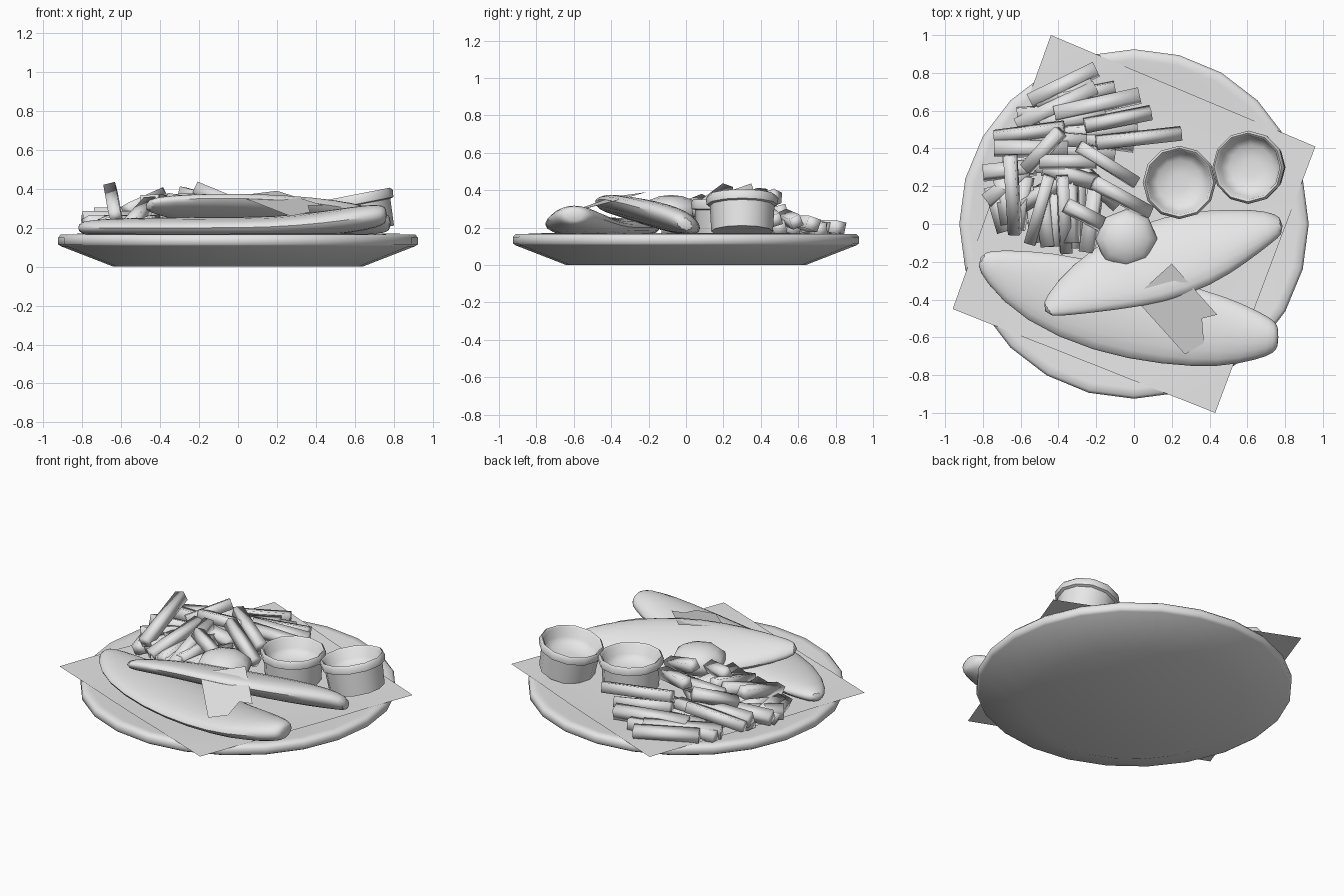
import bpy, bmesh, math, random
from mathutils import Vector, Matrix

random.seed(4)
grey = bpy.data.materials.new("plain_grey")
grey.diffuse_color = (0.8, 0.8, 0.8, 1)


def finish(name, bm, smooth=None, recalc=True):
    if recalc:
        bmesh.ops.recalc_face_normals(bm, faces=bm.faces[:])
    me = bpy.data.meshes.new(name)
    bm.to_mesh(me)
    bm.free()
    me.materials.append(grey)
    if smooth:
        me.shade_smooth()
        me.set_sharp_from_angle(angle=math.radians(smooth))
    ob = bpy.data.objects.new(name, me)
    bpy.context.collection.objects.link(ob)
    return ob


def skin(bm, rings):
    """Join rings of points into a closed capped tube."""
    vs = [[bm.verts.new(p) for p in r] for r in rings]
    n = len(vs[0])
    for a, b in zip(vs, vs[1:]):
        for i in range(n):
            j = (i + 1) % n
            bm.faces.new((a[i], a[j], b[j], b[i]))
    bm.faces.new(vs[0])
    bm.faces.new(vs[-1])


def lathe(name, profile, sides, smooth, matrix=Matrix()):
    bm = bmesh.new()
    skin(bm, [[(r * math.cos(math.tau * i / sides), r * math.sin(math.tau * i / sides), z)
               for i in range(sides)] for r, z in profile])
    bm.transform(matrix)
    return finish(name, bm, smooth)


def fillet(name, stations, lean=0.0):
    """Tapered, curved body: x, y, z, half width, half height at each station."""
    bm = bmesh.new()
    rings = []
    for k, (x, y, z, w, h) in enumerate(stations):
        a, b = stations[max(k - 1, 0)], stations[min(k + 1, len(stations) - 1)]
        side = Vector((a[1] - b[1], b[0] - a[0], 0)).normalized()
        side.z = -lean
        rings.append([Vector((x, y, z)) + side * w * math.cos(t) + Vector((0, 0, h * math.sin(t)))
                      for t in (math.tau * i / 10 for i in range(10))])
    skin(bm, rings)
    ob = finish(name, bm, 60)
    mod = ob.modifiers.new("round", 'SUBSURF')
    mod.levels = mod.render_levels = 1


def fry(index, a, b, thick=0.031):
    a, b = Vector(a), Vector(b)
    d = b - a
    bm = bmesh.new()
    bmesh.ops.create_cube(bm, size=1)
    roll = Matrix.Rotation(random.uniform(-0.5, 0.5), 4, 'X')
    bm.transform(Matrix.Translation((a + b) / 2) @ d.to_track_quat('X', 'Z').to_matrix().to_4x4()
                 @ roll @ Matrix.Diagonal((d.length, 2 * thick, 2 * thick, 1)))
    finish(f"fry_{index}", bm, 100)


# Plate
lathe("plate", [(0.64, 0.0), (0.91, 0.105), (0.925, 0.115), (0.925, 0.15), (0.91, 0.166),
                (0.87, 0.166), (0.80, 0.156), (0.4, 0.15)], 24, 60)

# Paper sheet resting on the plate, sagging slightly in the middle
corners = [Vector(c) for c in ((-0.96, -0.45), (0.43, -1.0), (0.96, 0.41), (-0.44, 1.0))]
bm = bmesh.new()
bmesh.ops.create_grid(bm, x_segments=14, y_segments=14, size=0.5)
for v in bm.verts:
    u, w = v.co.x + 0.5, v.co.y + 0.5
    p = corners[0].lerp(corners[1], u).lerp(corners[3].lerp(corners[2], u), w)
    sag = min(max((p.length - 0.6) / 0.25, 0), 1)
    v.co = (p.x, p.y, 0.159 + 0.012 * sag)
finish("paper_sheet", bm, 60, recalc=False)

# Two battered fillets, the upper one leaning on the lower
fillet("front_fillet", [
    (-0.815, -0.175, 0.20, 0.035, 0.03), (-0.75, -0.22, 0.20, 0.10, 0.045),
    (-0.52, -0.33, 0.20, 0.21, 0.055), (-0.15, -0.45, 0.20, 0.255, 0.06),
    (0.20, -0.53, 0.20, 0.235, 0.058), (0.48, -0.575, 0.225, 0.20, 0.07),
    (0.67, -0.595, 0.255, 0.13, 0.07), (0.745, -0.60, 0.265, 0.09, 0.055),
    (0.765, -0.60, 0.265, 0.05, 0.035)])
fillet("top_fillet", [
    (-0.475, -0.465, 0.32, 0.035, 0.028), (-0.38, -0.40, 0.315, 0.10, 0.045),
    (-0.16, -0.29, 0.295, 0.19, 0.062), (0.10, -0.205, 0.275, 0.235, 0.07),
    (0.35, -0.13, 0.26, 0.22, 0.075), (0.56, -0.06, 0.245, 0.155, 0.075),
    (0.72, -0.01, 0.23, 0.09, 0.06), (0.79, -0.01, 0.22, 0.045, 0.04)], 0.33)

# Round garnish
bm = bmesh.new()
bmesh.ops.create_uvsphere(bm, u_segments=8, v_segments=8, radius=1)
bm.transform(Matrix.Translation((-0.04, -0.08, 0.285)) @ Matrix.Diagonal((0.165, 0.16, 0.09, 1)))
finish("round_garnish", bm, 60)

# Flat leaf across the fillets
bm = bmesh.new()
bm.faces.new([bm.verts.new(p) for p in (
    (0.0, -0.39, 0.365), (0.27, -0.69, 0.26), (0.37, -0.63, 0.28),
    (0.36, -0.50, 0.315), (0.44, -0.48, 0.315), (0.2, -0.21, 0.39))])
finish("leaf", bm, recalc=False)

# Sauce cups, one leaning
cup = [(0.165, 0.0), (0.173, 0.14), (0.19, 0.145), (0.194, 0.18), (0.182, 0.195),
       (0.17, 0.185), (0.158, 0.13), (0.12, 0.10), (0.05, 0.09)]
lathe("upright_cup", cup, 12, 60, Matrix.Translation((0.24, 0.22, 0.155)))
lathe("leaning_cup", cup, 12, 60,
      Matrix.Translation((0.64, 0.30, 0.18)) @ Matrix.Rotation(math.radians(-11), 4, 'Y'))

# Upper fries: both end points
upper = [
    (-0.63, -0.05, 0.26, -0.655, 0.36, 0.40), (-0.57, 0.29, 0.29, -0.39, 0.49, 0.37),
    (-0.29, 0.41, 0.38, 0.01, 0.22, 0.30), (-0.21, 0.22, 0.40, 0.08, 0.06, 0.28),
    (-0.36, 0.10, 0.34, -0.17, 0.0, 0.30), (-0.38, 0.25, 0.34, -0.36, -0.15, 0.22),
    (-0.26, 0.52, 0.26, 0.09, 0.59, 0.23), (-0.20, 0.43, 0.28, 0.25, 0.48, 0.24),
    (-0.74, 0.46, 0.24, -0.37, 0.51, 0.29), (-0.50, 0.33, 0.33, -0.20, 0.33, 0.34),
    (-0.45, 0.25, 0.33, -0.55, -0.10, 0.22)]
# Lower fries: plan end points and a height
lower = [
    (-0.55, 0.65, -0.20, 0.82, 0.2), (-0.42, 0.58, 0.03, 0.68, 0.22), (-0.80, 0.27, -0.52, 0.30, 0.24),
    (-0.74, 0.40, -0.35, 0.40, 0.26), (-0.75, 0.20, -0.68, -0.04, 0.2), (-0.49, 0.2, -0.45, -0.12, 0.22),
    (-0.20, 0.20, -0.25, -0.15, 0.24), (-0.57, 0.25, -0.62, -0.03, 0.22), (-0.78, 0.12, -0.55, 0.30, 0.22),
    (-0.62, 0.52, -0.20, 0.72, 0.2), (-0.40, 0.66, -0.10, 0.72, 0.19), (-0.45, 0.48, 0.02, 0.50, 0.2),
    (-0.32, 0.32, -0.08, 0.10, 0.22), (-0.60, 0.10, -0.35, 0.25, 0.22), (-0.30, 0.2, -0.31, -0.13, 0.2),
    (-0.62, 0.58, -0.3, 0.6, 0.19), (-0.55, 0.42, -0.1, 0.36, 0.2), (-0.7, 0.33, -0.3, 0.28, 0.2),
    (-0.5, 0.53, -0.15, 0.58, 0.2), (-0.54, 0.2, -0.52, -0.1, 0.19), (-0.42, 0.2, -0.41, -0.12, 0.2),
    (-0.34, 0.24, -0.33, -0.1, 0.25), (-0.48, 0.3, -0.2, 0.22, 0.27), (-0.52, 0.64, -0.22, 0.74, 0.19),
    (-0.3, 0.46, 0.0, 0.42, 0.2), (-0.7, 0.24, -0.66, 0.0, 0.22), (-0.55, 0.46, -0.25, 0.44, 0.25)]
for i, (x1, y1, z1, x2, y2, z2) in enumerate(upper):
    fry(i + 1, (x1, y1, z1), (x2, y2, z2))
for i, (x1, y1, x2, y2, z) in enumerate(lower):
    fry(len(upper) + i + 1, (x1, y1, z), (x2, y2, z), 0.035)
